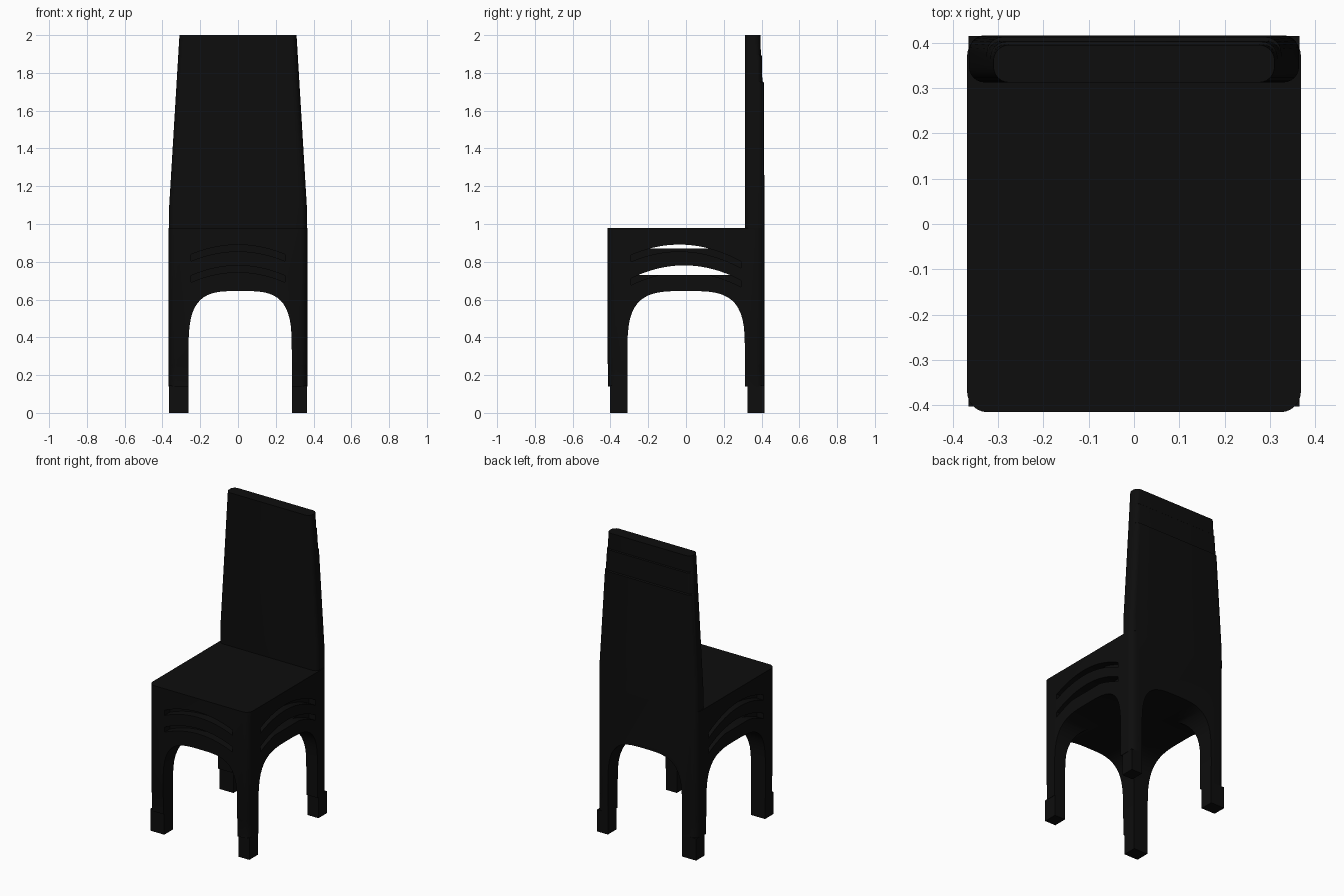
import bpy, bmesh, math

if "Cube" in bpy.data.objects:
    bpy.data.objects.remove(bpy.data.objects["Cube"])

black = bpy.data.materials.new("near black paint")
black.diffuse_color = (0.004, 0.004, 0.004, 1)
black.use_nodes = True
black.node_tree.nodes["Principled BSDF"].inputs["Base Color"].default_value = black.diffuse_color


def make(name, bm):
    bmesh.ops.recalc_face_normals(bm, faces=bm.faces)
    me = bpy.data.meshes.new(name)
    bm.to_mesh(me)
    bm.free()
    me.materials.append(black)
    ob = bpy.data.objects.new(name, me)
    bpy.context.collection.objects.link(ob)
    return ob


def ring(hx, y0, y1, r, n=6):
    """Rectangle in plan with rounded corners."""
    pts = []
    corners = [(hx - r, y1 - r), (-hx + r, y1 - r), (-hx + r, y0 + r), (hx - r, y0 + r)]
    for i, (cx, cy) in enumerate(corners):
        for k in range(n + 1):
            a = math.pi / 2 * (i + k / n)
            pts.append((cx + r * math.cos(a), cy + r * math.sin(a)))
    return pts


def loft(name, sections):
    """Stack rings of (z, hx, y0, y1, r) into a closed solid."""
    bm = bmesh.new()
    rings = [[bm.verts.new((x, y, z)) for x, y in ring(hx, y0, y1, r)]
             for z, hx, y0, y1, r in sections]
    for a, b in zip(rings, rings[1:]):
        for i in range(len(a)):
            j = (i + 1) % len(a)
            bm.faces.new((a[i], a[j], b[j], b[i]))
    bm.faces.new(rings[0])
    bm.faces.new(rings[-1])
    return make(name, bm)


def extrude(name, profile, axis, start, end):
    """Extrude a (u, z) profile along x or y."""
    bm = bmesh.new()
    put = (lambda u, z, d: (d, u, z)) if axis == "x" else (lambda u, z, d: (u, d, z))
    a, b = [[bm.verts.new(put(u, z, d)) for u, z in profile] for d in (start, end)]
    for i in range(len(a)):
        j = (i + 1) % len(a)
        bm.faces.new((a[i], a[j], b[j], b[i]))
    bm.faces.new(a)
    bm.faces.new(b)
    return make(name, bm)


def cut(target, cutter):
    cutter.hide_render = True
    mod = target.modifiers.new("cut", "BOOLEAN")
    mod.operation, mod.solver, mod.object = "DIFFERENCE", "EXACT", cutter
    bpy.context.view_layer.objects.active = target
    bpy.ops.object.modifier_apply(modifier=mod.name)
    bpy.data.objects.remove(cutter)


def arch(u0, u1, n=32):
    """Opening between two legs with a soft square top."""
    c, h, p = (u0 + u1) / 2, (u1 - u0) / 2, 3.5
    pts = [(u0, -0.1)]
    for k in range(n + 1):
        t = -math.cos(math.pi * k / n)
        pts.append((c + h * t, 0.3 + 0.345 * max(0, 1 - abs(t) ** p) ** (1 / p)))
    return pts + [(u1, -0.1)]


def bow(c, z, k, u0, u1, n=20):
    """Arched line z - k (u - c)^2."""
    us = [u0 + (u1 - u0) * i / n for i in range(n + 1)]
    return [(u, z - k * (u - c) ** 2) for u in us]


# seat with legs
body = loft("seat_and_legs", [(0.14, 0.367, -0.412, 0.415, 0.045),
                              (0.25, 0.367, -0.412, 0.415, 0.045),
                              (0.26, 0.368, -0.415, 0.416, 0.045),
                              (0.98, 0.368, -0.415, 0.416, 0.045)])
cut(body, extrude("side_arch", arch(-0.31, 0.312), "x", -0.6, 0.6))
cut(body, extrude("front_arch", arch(-0.262, 0.285), "y", -0.6, 0.6))

# bowed gaps between the rails: see-through at the sides, recessed at the front
for c, z, floor, half in ((-0.035, 0.89, 0.87, 0.155), (-0.01, 0.78, 0.73, 0.24)):
    k = (z - floor) / half ** 2
    cut(body, extrude("slot", bow(c, z + 0.001, k, c - half, c + half), "x", -0.6, 0.6))
    for axis, c2, u, spans in (("x", c, 0.29, ((-0.6, -0.32), (0.32, 0.6))),
                               ("y", 0.0, 0.25, ((-0.6, -0.36),))):
        top = bow(c2, z, k, -u, u)
        groove = top + [(a, b - 0.035) for a, b in reversed(top)]
        for s, e in spans:
            cut(body, extrude("groove", groove, axis, s, e))

# backrest, tapering upward with shallow steps on the rear
hx = lambda z: 0.364 - 0.054 * max(0, z - 1.1) / 0.9
rest = loft("backrest", [(z, hx(z), 0.312, y1, 0.035) for z, y1 in (
    (0.98, 0.416), (1.1, 0.415), (1.75, 0.412), (1.755, 0.404),
    (1.89, 0.402), (1.895, 0.396), (2.0, 0.395))])

# square feet
feet = []
for sx in (-1, 1):
    for name, y0, y1 in (("front_foot", -0.402, -0.31), ("back_foot", 0.325, 0.415)):
        x_in, x_out = (-0.262, -0.365) if sx < 0 else (0.285, 0.365)
        profile = [(x_in, 0), (x_out, 0), (x_out, 0.145), (x_in, 0.145)]
        feet.append(extrude(name, profile, "y", y0, y1))

# smooth the rounded corners and keep the edges sharp
bpy.ops.object.select_all(action="DESELECT")
for ob in (body, rest):
    ob.select_set(True)
bpy.context.view_layer.objects.active = body
bpy.ops.object.shade_smooth_by_angle(angle=math.radians(30))
